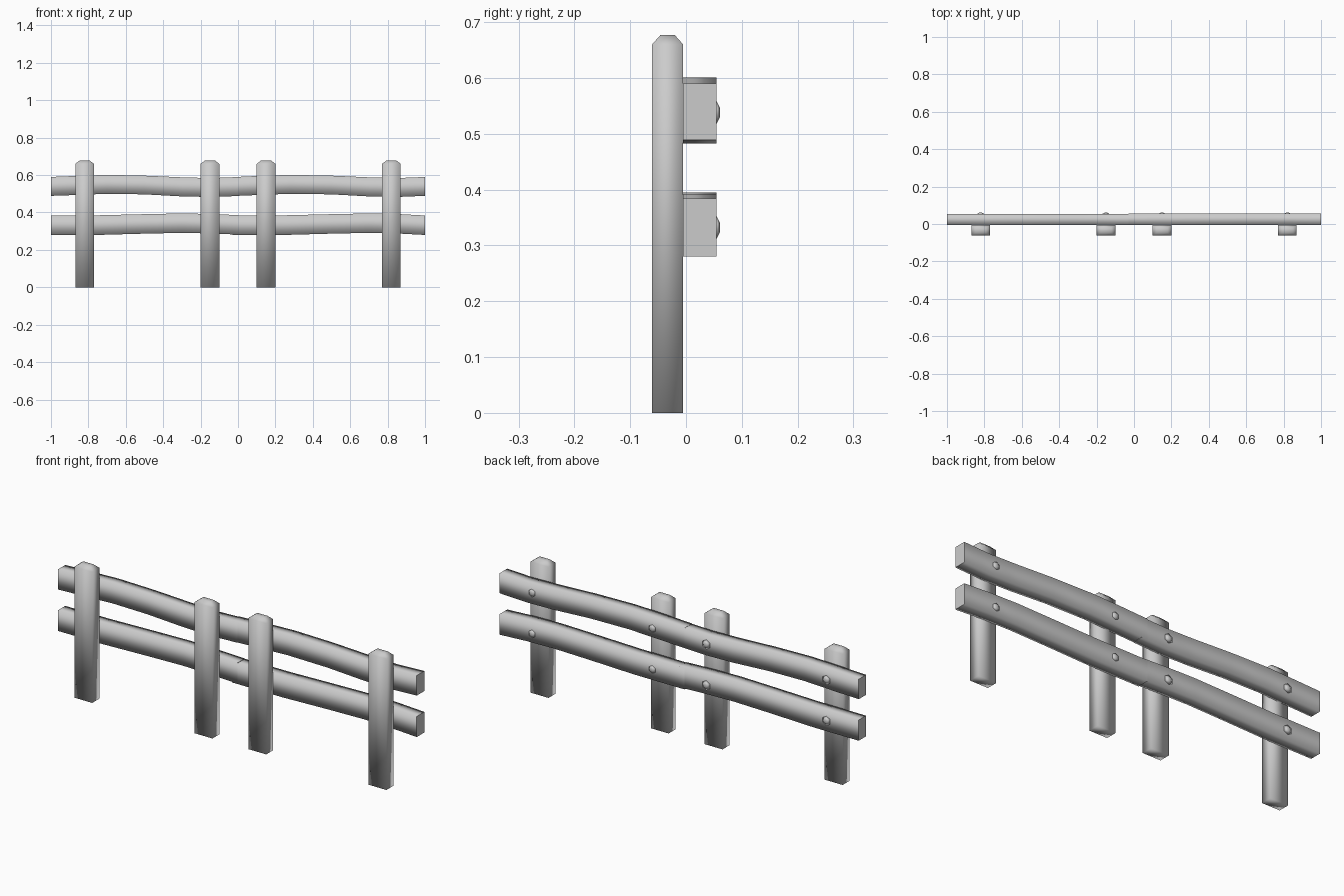
import bpy
import bmesh
from math import pi
from mathutils import Matrix

cube = bpy.data.objects.get("Cube")
if cube:
    bpy.data.objects.remove(cube)

GREY = (0.6, 0.6, 0.6, 1.0)
mat = bpy.data.materials.new("weathered grey")
mat.use_nodes = True
mat.diffuse_color = GREY
mat.node_tree.nodes["Principled BSDF"].inputs["Base Color"].default_value = GREY


def finish(bm, name):
    bmesh.ops.recalc_face_normals(bm, faces=bm.faces)
    mesh = bpy.data.meshes.new(name)
    bm.to_mesh(mesh)
    bm.free()
    mesh.materials.append(mat)
    obj = bpy.data.objects.new(name, mesh)
    bpy.context.collection.objects.link(obj)
    return obj


def loft(name, rings, smooth_ends):
    """Skin a list of four-point rings and cap both ends."""
    bm = bmesh.new()
    loops = [[bm.verts.new(p) for p in ring] for ring in rings]
    for a, b in zip(loops, loops[1:]):
        for i in range(4):
            j = (i + 1) % 4
            bm.faces.new((a[i], a[j], b[j], b[i])).smooth = True
    for end in (loops[0], loops[-1]):
        bm.faces.new(end).smooth = smooth_ends
    return finish(bm, name)


def post(name, x):
    # Upright board with a small tapered cap
    rings = []
    for z, wide, deep in ((0, 0.05, 0.028), (0.66, 0.05, 0.028), (0.677, 0.028, 0.013)):
        rings.append([(x + sx * wide, -0.033 + sy * deep, z)
                      for sx, sy in ((-1, -1), (1, -1), (1, 1), (-1, 1))])
    loft(name, rings, True)


def rail(name, stations, back):
    # Gently wavy beam: each station is x, bottom, top
    rings = [[(x, -0.005, low), (x, back, low), (x, back, high), (x, -0.005, high)]
             for x, low, high in stations]
    loft(name, rings, False)


def bolt(name, x, z):
    # Six-sided pointed bolt head on the back of the rail
    bm = bmesh.new()
    bmesh.ops.create_cone(bm, cap_ends=True, segments=6, radius1=0.024, radius2=0.008,
                          depth=0.008, matrix=Matrix.Translation((x, 0.057, z))
                          @ Matrix.Rotation(-pi / 2, 4, "X"))
    for f in bm.faces:
        f.smooth = True
    finish(bm, name)


# Posts and their bolts
for i, x in enumerate((-0.82, -0.15, 0.15, 0.82), 1):
    post(f"post_{i}", x)
    bolt(f"upper_bolt_{i}", x, 0.538)
    bolt(f"lower_bolt_{i}", x, 0.332)

# Rails, two lengths in each row, meeting near the middle
rail("upper_rail_right", [(-1, 0.489, 0.59), (-0.85, 0.494, 0.596), (-0.7, 0.5, 0.601),
                          (-0.5, 0.497, 0.597), (-0.3, 0.486, 0.588),
                          (-0.15, 0.483, 0.584), (0.0, 0.488, 0.589)], 0.053)
rail("upper_rail_left", [(-0.03, 0.488, 0.589), (0.12, 0.494, 0.596), (0.28, 0.5, 0.601),
                         (0.5, 0.497, 0.597), (0.7, 0.486, 0.588),
                         (0.85, 0.483, 0.584), (1, 0.489, 0.59)], 0.055)
rail("lower_rail_right", [(-1, 0.28, 0.384), (-0.75, 0.28, 0.385), (-0.5, 0.287, 0.391),
                          (-0.3, 0.291, 0.395), (-0.15, 0.288, 0.392),
                          (0.0, 0.282, 0.386)], 0.053)
rail("lower_rail_left", [(-0.03, 0.28, 0.384), (0.25, 0.28, 0.385), (0.5, 0.287, 0.391),
                         (0.7, 0.291, 0.395), (0.85, 0.288, 0.392),
                         (1, 0.28, 0.384)], 0.055)
